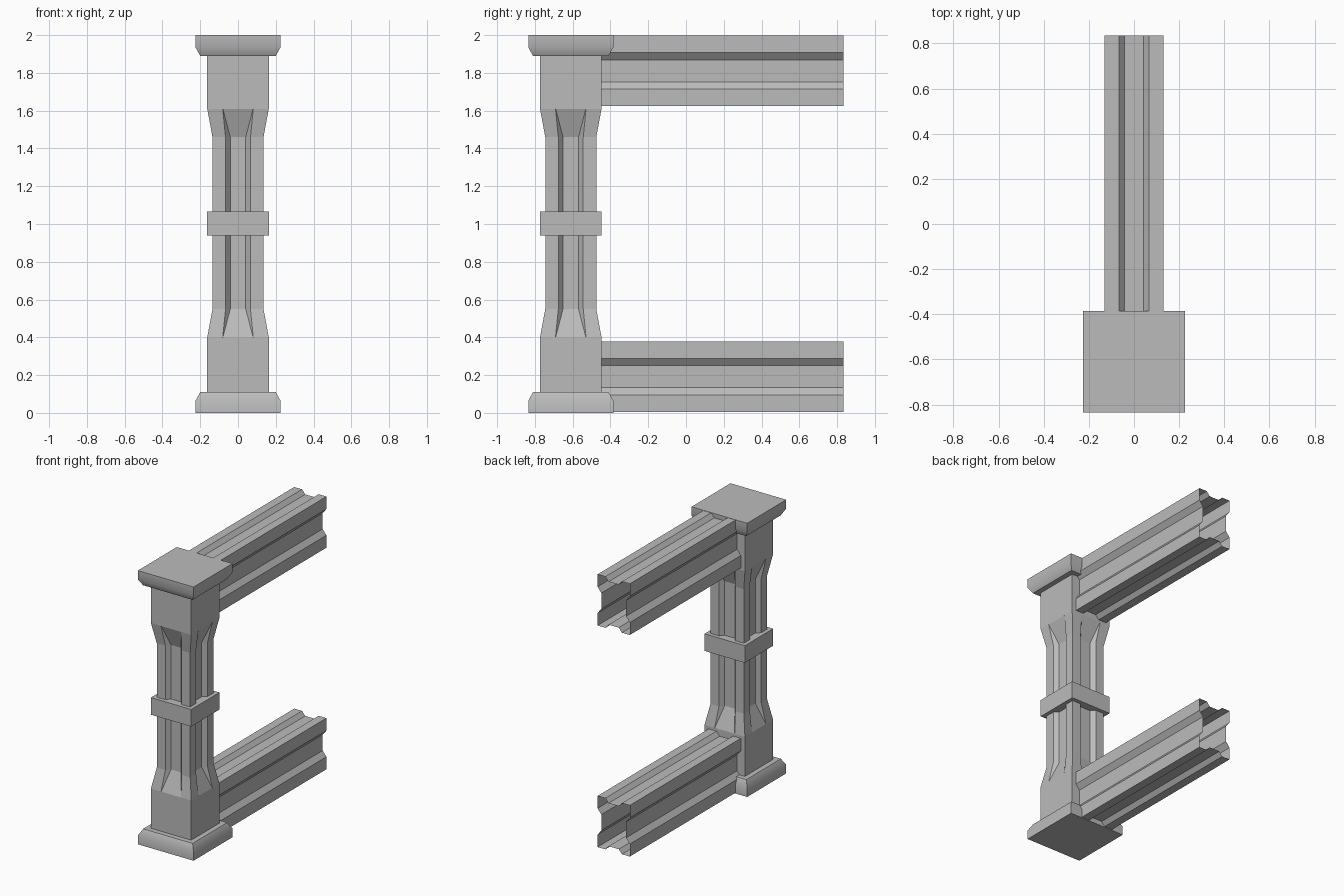
import bpy, bmesh, math

cube = bpy.data.objects.get("Cube")
if cube:
    bpy.data.objects.remove(cube, do_unlink=True)

stone = bpy.data.materials.new("grey_stone")
stone.use_nodes = True
grey = (0.5, 0.5, 0.5, 1)
stone.diffuse_color = grey
stone.node_tree.nodes["Principled BSDF"].inputs["Base Color"].default_value = grey

POST_Y = -0.61


def loft(name, rings, location, capped=True, smooth=0):
    """Skin a list of equal-length rings of points, optionally closing both ends."""
    bm = bmesh.new()
    loops = [[bm.verts.new(p) for p in ring] for ring in rings]
    count = len(loops[0])
    for low, high in zip(loops, loops[1:]):
        for i in range(count):
            j = (i + 1) % count
            bm.faces.new((low[i], low[j], high[j], high[i]))
    if capped:
        bm.faces.new(loops[0][::-1])
        bm.faces.new(loops[-1])
    bmesh.ops.recalc_face_normals(bm, faces=bm.faces)
    mesh = bpy.data.meshes.new(name)
    bm.to_mesh(mesh)
    bm.free()
    mesh.materials.append(stone)
    obj = bpy.data.objects.new(name, mesh)
    obj.location = location
    bpy.context.collection.objects.link(obj)
    if smooth:
        bpy.ops.object.select_all(action='DESELECT')
        obj.select_set(True)
        bpy.context.view_layer.objects.active = obj
        bpy.ops.object.shade_smooth_by_angle(angle=math.radians(smooth))
    return obj


def square(half, z):
    return [(-half, -half, z), (half, -half, z), (half, half, z), (-half, half, z)]


def grooved(hx, hy, mouth, floor, depth):
    """Rectangle with a channel on each side; mouth and floor are (x, y) half widths."""
    (mx, my), (fx, fy) = mouth, floor
    quarter = [(hx - depth, fy), (hx, my), (hx, hy), (mx, hy), (fx, hy - depth)]
    mirrored = [(-x, y) for x, y in reversed(quarter)]
    half = quarter + mirrored
    return half + [(-x, -y) for x, y in half]


def post_ring(half, mouth, floor, depth, z):
    return [(x, y, z) for x, y in grooved(half, half, (mouth, mouth), (floor, floor), depth)]


# Fluted post: square blocks at the ends, flaring into a channelled shaft
flat = (0.163, 0.081, 0.08, 0)
fluted = (0.135, 0.066, 0.041, 0.03)
sections = [(flat, 0.1), (flat, 0.4), (fluted, 0.55), (fluted, 1.46), (flat, 1.61), (flat, 1.9)]
loft("post", [post_ring(*shape, z) for shape, z in sections], (0, POST_Y, 0))

# Band around the middle of the post
loft("middle_band", [square(0.163, 0.94), square(0.163, 1.065)], (0, POST_Y, 0))

# Chamfered slabs at the foot and the head, mirrored in height
slab = [(0.225, 0), (0.225, 0.065), (0.2, 0.11)]
loft("foot_slab", [square(h, z) for h, z in slab], (0, POST_Y, 0), smooth=40)
loft("head_slab", [square(h, 2 - z) for h, z in slab], (0, POST_Y, 0), smooth=40)

# Channelled hollow rails with open ends
profile = grooved(0.13, 0.187, (0.067, 0.096), (0.041, 0.058), 0.03)
for name, z in (("lower_rail", 0.192), ("upper_rail", 1.811)):
    ends = [[(x, y, h) for x, h in profile] for y in (-0.45, 0.835)]
    loft(name, ends, (0, 0, z), capped=False)
